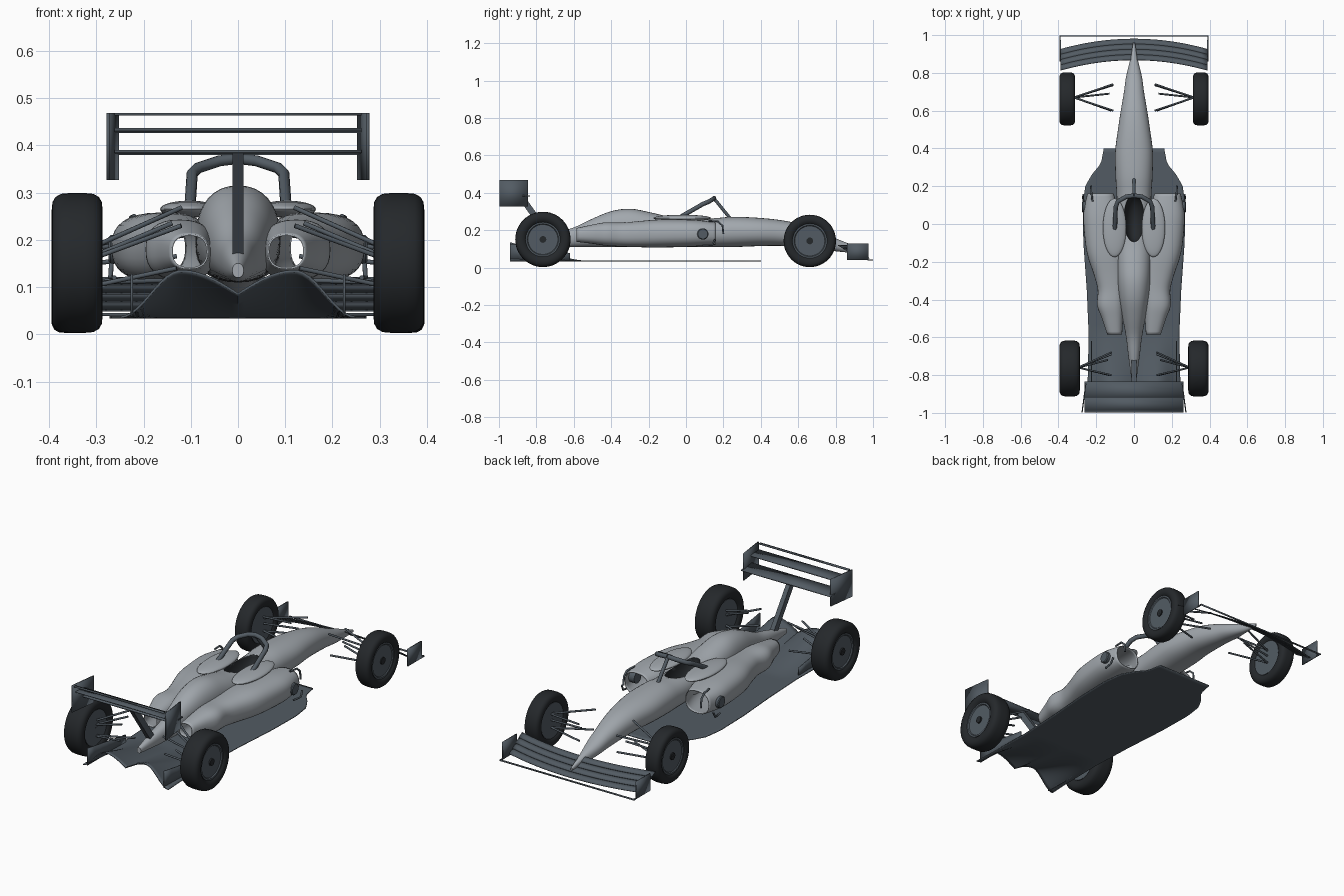
import bpy, bmesh, math
from mathutils import Vector
from math import sin, cos, pi

if "Cube" in bpy.data.objects:
    bpy.data.objects.remove(bpy.data.objects["Cube"])


def mat(name, c):
    m = bpy.data.materials.new(name)
    m.diffuse_color = (*c, 1)
    m.use_nodes = True
    m.node_tree.nodes["Principled BSDF"].inputs["Base Color"].default_value = m.diffuse_color
    return m


SLATE = mat("slate", (0.085, 0.105, 0.125))
BLACK = mat("rubber", (0.018, 0.021, 0.024))
PAINT = mat("paint", (0.36, 0.39, 0.42))


def make(name, bm, m, mirror=False, thick=0, smooth=True):
    bmesh.ops.recalc_face_normals(bm, faces=bm.faces)
    me = bpy.data.meshes.new(name)
    bm.to_mesh(me)
    bm.free()
    me.materials.append(m)
    o = bpy.data.objects.new(name, me)
    bpy.context.collection.objects.link(o)
    if smooth:
        bpy.ops.object.select_all(action='DESELECT')
        o.select_set(True)
        bpy.context.view_layer.objects.active = o
        bpy.ops.object.shade_smooth_by_angle(angle=math.radians(40))
    if thick:
        o.modifiers.new("thickness", 'SOLIDIFY').thickness = thick
        o.modifiers["thickness"].offset = 0
    if mirror:
        o.modifiers.new("mirror", 'MIRROR').use_mirror_merge = False
    return o


def refine(rows, k=4):
    out = []
    for i in range(len(rows) - 1):
        a, b, c, d = (rows[max(0, min(len(rows) - 1, i + j))] for j in (-1, 0, 1, 2))
        for s in range(k):
            t = s / k
            out.append([0.5 * (2*q + (r - p)*t + (2*p - 5*q + 4*r - w)*t*t + (3*q - p - 3*r + w)*t**3)
                        for p, q, r, w in zip(a, b, c, d)])
    return out + [list(rows[-1])]


def skin(bm, rings, closed=True):
    vs = [[bm.verts.new(p) for p in r] for r in rings]
    n = len(vs[0])
    for a, b in zip(vs, vs[1:]):
        for i in range(n if closed else n - 1):
            bm.faces.new((a[i], a[(i+1) % n], b[(i+1) % n], b[i]))
    return vs


# loft of rounded sections; rows are (y, x_min, x_max, z_min, z_max)
def loft(name, rows, m, power=1.0, caps=True, n=32, **kw):
    f = lambda v: math.copysign(abs(v) ** power, v)
    rings = []
    for y, x0, x1, z0, z1 in refine(rows):
        rings.append([((x0+x1)/2 + (x1-x0)/2 * f(cos(2*pi*i/n)), y,
                       (z0+z1)/2 + (z1-z0)/2 * f(sin(2*pi*i/n))) for i in range(n)])
    bm = bmesh.new()
    vs = skin(bm, rings)
    if caps:
        bm.faces.new(vs[0])
        bm.faces.new(vs[-1])
    return make(name, bm, m, **kw)


def sheet(name, fn, nu, nv, m, thick, **kw):
    bm = bmesh.new()
    skin(bm, [[fn(u/nu, v/nv) for u in range(nu+1)] for v in range(nv+1)], False)
    return make(name, bm, m, thick=thick, **kw)


# revolve (x, r) profile about an axle parallel to x
def wheel_part(name, y, z, prof, m):
    bm = bmesh.new()
    skin(bm, [[(x, y + r*cos(2*pi*i/48), z + r*sin(2*pi*i/48)) for i in range(48)] for x, r in prof])
    make(name, bm, m, mirror=True)


def tube(name, pts, r, m, sides=(-1, 1)):
    for s in sides:
        cu = bpy.data.curves.new(name, 'CURVE')
        cu.dimensions = '3D'
        cu.bevel_depth, cu.bevel_resolution, cu.use_fill_caps = r, 3, True
        sp = cu.splines.new('POLY')
        sp.points.add(len(pts) - 1)
        for p, q in zip(sp.points, pts):
            p.co = (q[0]*s, q[1], q[2], 1)
        cu.materials.append(m)
        bpy.context.collection.objects.link(bpy.data.objects.new(name, cu))


def ball(name, c, r, m, mirror=False):
    bm = bmesh.new()
    bmesh.ops.create_uvsphere(bm, u_segments=32, v_segments=16, radius=1)
    for v in bm.verts:
        v.co = Vector([a*b + d for a, b, d in zip(v.co, r, c)])
    return make(name, bm, m, mirror)


# central body with nose and tapered tail: (y, half width, bottom, top)
core = [(.96, .005, .078, .092), (.88, .018, .08, .125), (.78, .042, .09, .165), (.7, .053, .10, .20),
        (.6, .07, .11, .235), (.5, .085, .117, .255), (.38, .10, .115, .267), (.25, .098, .11, .272),
        (.15, .092, .11, .265), (0, .09, .11, .265), (-.1, .09, .11, .275), (-.2, .09, .11, .298),
        (-.3, .087, .11, .315), (-.4, .077, .11, .302), (-.5, .06, .11, .262), (-.6, .042, .11, .215),
        (-.7, .03, .112, .188), (-.83, .012, .12, .15)]
body = loft("body", [(y, -w, w, a, b) for y, w, a, b in core], PAINT, .9)

# cockpit opening
cut = ball("cockpit_cutter", (0, .03, .27), (.055, .125, .09), BLACK)
mod = body.modifiers.new("cockpit", 'BOOLEAN')
mod.operation, mod.solver, mod.object = 'DIFFERENCE', 'EXACT', cut
body.data.materials.append(BLACK)
mod.material_mode = 'TRANSFER'
bpy.context.view_layer.objects.active = body
bpy.ops.object.modifier_apply(modifier="cockpit")
bpy.data.objects.remove(cut)
ball("cockpit_side_pad", (.103, -.02, .265), (.062, .155, .018), PAINT, True)

# side pods, open at both ends
loft("side_pod", [(.16, .11, .245, .125, .24), (.08, .085, .263, .118, .25), (0, .07, .265, .113, .255),
                  (-.15, .055, .248, .11, .255), (-.27, .05, .21, .112, .245), (-.35, .05, .19, .115, .24),
                  (-.43, .055, .193, .12, .24), (-.5, .06, .168, .13, .228), (-.585, .065, .14, .14, .21)],
     PAINT, .8, caps=False, mirror=True, thick=.004)
wheel_part("pod_side_intake", .09, .18, [(.22, .001), (.22, .03), (.27, .03), (.274, .026), (.274, .001)], SLATE)
tube("pod_fin", [(.22, .12, .25), (.226, .17, .247), (.227, .195, .225), (.227, .2, .18)], .005, SLATE)
tube("pod_lower_fin", [(.262, .09, .12), (.27, .14, .12), (.268, .155, .15)], .005, SLATE)

# cockpit hoop
tube("hoop_arm", [(0, .15, .372), (.04, .145, .367), (.085, .12, .352), (.097, .09, .34), (.102, -.04, .265)],
     .012, SLATE)
tube("hoop_pillar", [(0, .15, .37), (0, .235, .265)], .009, SLATE, (1,))

# floor and twin-tunnel diffuser
edge = [(.4, .16), (.32, .175), (.26, .225), (.2, .258), (.1, .272), (-.1, .268), (-.35, .25), (-.585, .24),
        (-.59, .24), (-.84, .245), (-.94, .25)]


def floor_pt(u, v):
    y = .4 - 1.34*v
    for (a, wa), (b, wb) in zip(edge, edge[1:]):
        if y >= b - 1e-6:
            w = wa + (wb - wa) * (a - y) / (a - b)
            break
    x = w * (2*u - 1)
    d = abs(x) - .12
    hump = cos(min(d / .13, 1) * pi/2)**2 if d > 0 else .5 + .5*cos(d / .12 * pi/2)
    rise = max(0, (-y - .55) / .39) ** 1.3
    return (x, y, .036 + .098 * hump * rise)


sheet("floor", floor_pt, 40, 60, SLATE, .005)
sheet("diffuser_fence", lambda u, v: (.225, -.62 - .32*u, .038 + v*(.04 + .05*u)), 6, 1, SLATE, .005, mirror=True)

# wheels: (axle y, radius, inner x, outer x)
for tag, y, R, x0, x1 in (("front", .662, .14, .312, .395), ("rear", -.765, .148, .287, .394)):
    w, z, q = x1 - x0, R + .003, .092
    wheel_part(tag + "_tyre", y, z, [(x0 + a*w, q + b*(R - q)) for a, b in (
        (.12, 0), (.04, .15), (0, .4), (.01, .65), (.07, .85), (.18, .97), (.35, 1), (.65, 1), (.82, .97),
        (.93, .85), (.99, .65), (1, .4), (.96, .15), (.88, 0), (.12, 0))], BLACK)
    wheel_part(tag + "_rim", y, z, [(x0 + .1*w, .001), (x0 + .1*w, q), (x0 + .2*w, q), (x1 - .1*w, q),
                                    (x1 - .1*w, q - .008), (x1 - .15*w, q - .012), (x1 - .15*w, .001)], SLATE)
    wheel_part(tag + "_hub", y, z, [(x1 - .2*w, .018), (x1 - .08*w, .018), (x1 - .08*w, .001)], BLACK)

# suspension rods
for tag, hub, ends in (
        ("front", (.318, .67), ((.18, .11, .74, .21), (.185, .11, .6, .235), (.11, .11, .735, .12),
                                (.11, .12, .6, .125), (.15, .13, .69, .165))),
        ("rear", (.295, -.76), ((.19, .12, -.68, .268), (.165, .12, -.8, .23), (.11, .12, -.69, .115),
                                (.105, .13, -.8, .14), (.17, .14, -.72, .235)))):
    for z0, x, y, z in ends:
        tube(tag + "_suspension_rod", [(*hub, z0), (x, y, z)], .005, SLATE)

# front wing: stacked swept elements, end plates and leading bar
for i in range(4):
    y0 = .98 - .028*i
    sheet("front_wing_element", lambda u, v: (
        .39*(2*u - 1), y0 - .028*v - .055*(2*u - 1)**2, .05 + .018*i + .016*v), 24, 2, SLATE, .004)
sheet("front_wing_end_plate", lambda u, v: (.391, .86 + .115*u, .04 + .09*v), 1, 1, SLATE, .007, mirror=True)
sheet("front_wing_lead_bar", lambda u, v: (.395*(2*u - 1), .992 + .007*v, .042), 1, 1, SLATE, .006)
sheet("front_wing_bar_stay", lambda u, v: (.391, .97 + .025*u, .039 + .006*v), 1, 1, SLATE, .006, mirror=True)

# rear wing
for name, y0, y1, z0, z1 in (("rear_wing_main", -.835, -.925, .383, .387), ("rear_wing_flap", -.915, -.985, .429, .434),
                             ("rear_wing_top_bar", -.985, -.997, .466, .466)):
    sheet(name, lambda u, v: (.262*(2*u - 1), y0 + (y1 - y0)*v, z0 + (z1 - z0)*v), 1, 2, SLATE, .006)
sheet("rear_wing_end_plate", lambda u, v: (.255 + .02*u, -.845 - .153*u, .327 + .142*v), 1, 1, SLATE, .006, mirror=True)
bm = bmesh.new()
skin(bm, [[(x, y + dy, z) for x, dy in ((-.012, -.02), (.012, -.02), (.012, .02), (-.012, .02))]
          for y, z in ((-.73, .165), (-.885, .384))])
make("rear_wing_pylon", bm, SLATE, smooth=False)
